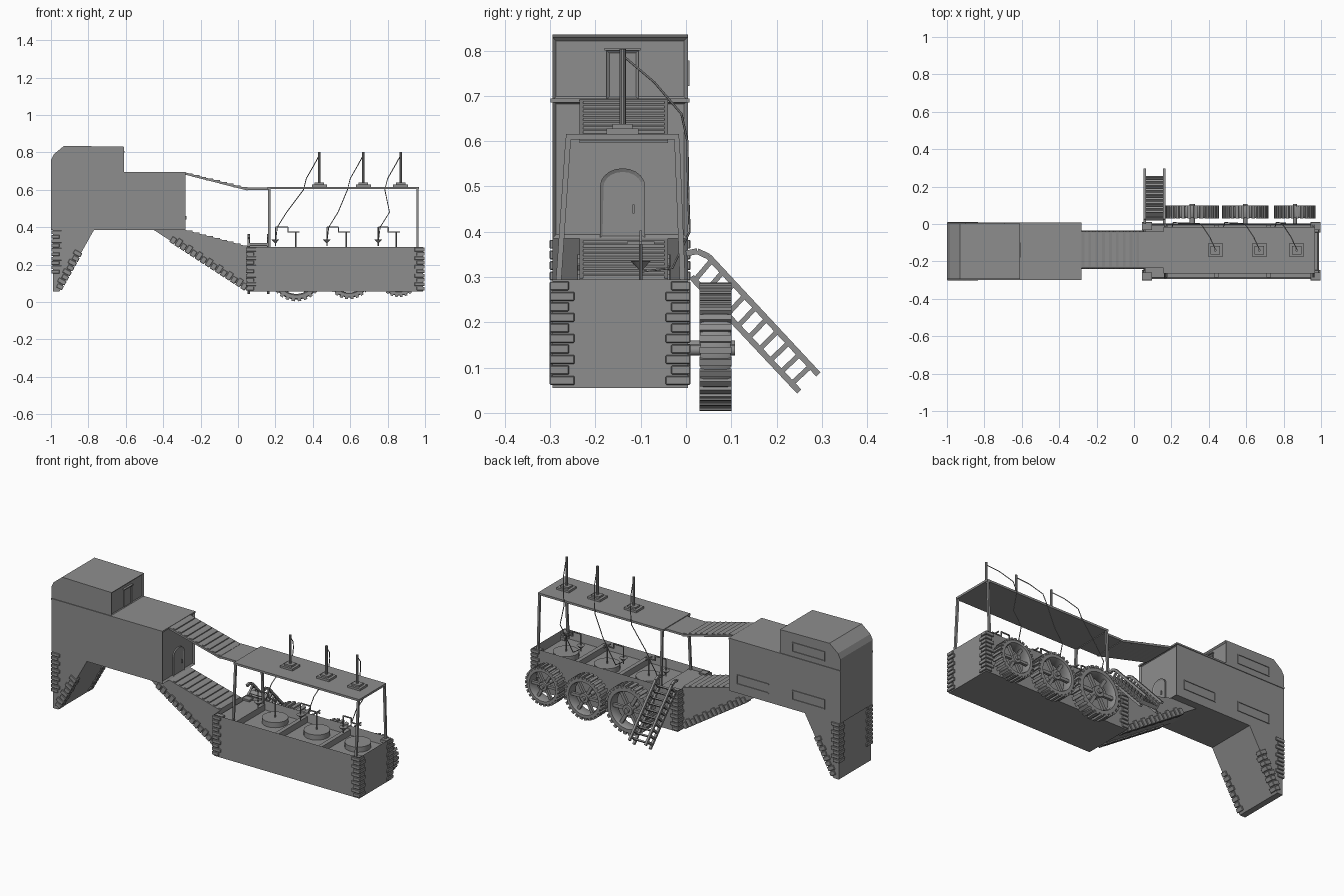
import bpy, bmesh, math
from mathutils import Vector, Matrix

if "Cube" in bpy.data.objects:
    bpy.data.objects.remove(bpy.data.objects["Cube"])

GREY = (0.27, 0.27, 0.27, 1)
stone = bpy.data.materials.new("plain grey")
stone.use_nodes = True
stone.diffuse_color = GREY
stone.node_tree.nodes["Principled BSDF"].inputs["Base Color"].default_value = GREY

Y0, Y1 = -0.295, 0.004      # body sides
S0, S1 = -0.235, -0.04      # stair sides


def finish(name, bm, smooth=False):
    bmesh.ops.recalc_face_normals(bm, faces=bm.faces)
    mesh = bpy.data.meshes.new(name)
    bm.to_mesh(mesh)
    bm.free()
    mesh.materials.append(stone)
    obj = bpy.data.objects.new(name, mesh)
    bpy.context.collection.objects.link(obj)
    if smooth:
        bpy.ops.object.select_all(action='DESELECT')
        obj.select_set(True)
        bpy.context.view_layer.objects.active = obj
        bpy.ops.object.shade_smooth_by_angle(angle=math.radians(35))
    return obj


def box(bm, lo, hi):
    lo, hi = Vector(lo), Vector(hi)
    m = Matrix.Translation((lo + hi) / 2) @ Matrix.Diagonal((*(hi - lo), 1))
    bmesh.ops.create_cube(bm, size=1, matrix=m)


def block(bm, centre, size, rot=Matrix()):
    m = Matrix.Translation(centre) @ rot @ Matrix.Diagonal((*size, 1))
    bmesh.ops.create_cube(bm, size=1, matrix=m)


def beam(bm, a, b, w, d=None):
    a, b = Vector(a), Vector(b)
    rot = (b - a).to_track_quat('Z', 'X').to_matrix().to_4x4()
    block(bm, (a + b) / 2, (w, d or w, (b - a).length), rot)


def cylinder(bm, a, b, r1, r2=None, n=20):
    a, b = Vector(a), Vector(b)
    rot = (b - a).to_track_quat('Z', 'X').to_matrix().to_4x4()
    bmesh.ops.create_cone(bm, cap_ends=True, segments=n, radius1=r1,
                          radius2=r1 if r2 is None else r2, depth=(b - a).length,
                          matrix=Matrix.Translation((a + b) / 2) @ rot)


def prism(bm, points, shift):
    face = bm.faces.new([bm.verts.new(p) for p in points])
    out = bmesh.ops.extrude_face_region(bm, geom=[face])["geom"]
    bmesh.ops.translate(bm, vec=shift, verts=[v for v in out if isinstance(v, bmesh.types.BMVert)])
    bmesh.ops.recalc_face_normals(bm, faces=bm.faces)


def side_profile(bm, xz, y0, y1):
    prism(bm, [(x, y0, z) for x, z in xz], (0, y1 - y0, 0))


def recess(bm, direction, width, depth):
    bm.normal_update()
    faces = [f for f in bm.faces if f.normal.dot(Vector(direction)) > 0.99]
    bmesh.ops.inset_region(bm, faces=faces, thickness=width)
    bmesh.ops.translate(bm, vec=Vector(direction) * -depth, verts=list({v for f in faces for v in f.verts}))


# Cabins with recessed end walls
bm = bmesh.new()
box(bm, (-1, Y0, 0.385), (-0.28, Y1, 0.69))
recess(bm, (1, 0, 0), 0.012, 0.01)
finish("lower_cabin", bm)
bm = bmesh.new()
side_profile(bm, [(-1, 0.69), (-0.61, 0.69), (-0.61, 0.83), (-0.93, 0.835), (-0.985, 0.79), (-1, 0.76)], Y0, Y1)
recess(bm, (1, 0, 0), 0.012, 0.008)
finish("upper_cabin", bm)
bm = bmesh.new()
box(bm, (-1.0, Y0 - 0.004, 0.685), (-0.28, Y1 + 0.004, 0.694))
finish("cabin_ledge", bm)

# Doors
bm = bmesh.new()
arch = [(-0.14 + 0.05 * math.cos(a), 0.5 + 0.04 * math.sin(a)) for a in [math.pi * i / 10 for i in range(11)]]
prism(bm, [(-0.292, y, z) for y, z in [(-0.09, 0.385)] + arch + [(-0.19, 0.385)]], (0.01, 0, 0))
recess(bm, (1, 0, 0), 0.008, 0.004)
box(bm, (-0.284, -0.118, 0.44), (-0.276, -0.114, 0.46))
finish("arched_door", bm)
bm = bmesh.new()
box(bm, (-0.62, -0.175, 0.69), (-0.613, -0.105, 0.8))
recess(bm, (1, 0, 0), 0.008, 0.004)
box(bm, (-0.62, -0.18, 0.8), (-0.606, -0.1, 0.806))
finish("upper_door", bm)

# Window frames on the back
bm = bmesh.new()
for x, z in [(-0.435, 0.465), (-0.795, 0.47), (-0.795, 0.75)]:
    for s in (-1, 1):
        block(bm, (x, Y1, z + s * 0.026), (0.21, 0.008, 0.005))
        block(bm, (x + s * 0.103, Y1, z), (0.005, 0.008, 0.05))
finish("window_frames", bm)

# Cabin leg and sloping buttress
bm = bmesh.new()
side_profile(bm, [(-0.99, 0.385), (-0.99, 0.055), (-0.955, 0.055), (-0.77, 0.385)], Y0, Y1)
finish("cabin_leg", bm)
bm = bmesh.new()
side_profile(bm, [(-0.45, 0.385), (-0.28, 0.385), (0.05, 0.295), (0.05, 0.06)], S0, S1)
finish("sloping_buttress", bm)


# Tub with recessed bays
bm = bmesh.new()
box(bm, (0.05, Y0, 0.055), (0.99, Y1, 0.295))
recess(bm, (0, 0, 1), 0.012, 0.05)
for x in (0.44, 0.72):
    box(bm, (x - 0.012, Y0 + 0.01, 0.24), (x + 0.012, Y1 - 0.01, 0.28))
box(bm, (0.06, Y0 + 0.01, 0.24), (0.18, Y1 - 0.01, 0.28))
finish("tub", bm)


# Corner stones
def stone_column(name, a, b, count, rot=Matrix(), long=0.055):
    bm = bmesh.new()
    a, b = Vector(a), Vector(b)
    step = (b - a).length / count
    for i in range(count):
        w = long if i % 2 else long * 0.78
        block(bm, a.lerp(b, (i + 0.5) / count), (w * 2, long * 3.56 - w * 2, step * 0.86), rot)
    return bm


def corner_stones(name, a, b, count, inward, long=0.055):
    """Blocks wrapping an edge; inward is (x sign, y sign) towards the body."""
    bm = bmesh.new()
    a, b = Vector(a), Vector(b)
    rot = Matrix.Rotation(math.atan2(b.x - a.x, b.z - a.z), 4, 'Y')
    step = (b - a).length / count
    for i in range(count):
        w, d = (long, long * 0.78) if i % 2 else (long * 0.78, long)
        offset = rot @ Vector((inward[0] * (w / 2 - 0.008), inward[1] * (d / 2 - 0.006), 0))
        block(bm, a.lerp(b, (i + 0.5) / count) + offset, (w, d, step * 0.84), rot)
    bmesh.ops.bevel(bm, geom=bm.edges[:], offset=0.002, segments=1, affect='EDGES')
    finish(name, bm)


for y, s, side in ((Y0, 1, "front"), (Y1, -1, "back")):
    corner_stones("tub_stones_left_" + side, (0.99, y, 0.06), (0.99, y, 0.292), 10, (-1, s))
    corner_stones("tub_stones_right_" + side, (0.05, y, 0.06), (0.05, y, 0.292), 10, (1, s))
    corner_stones("leg_stones_outer_" + side, (-0.99, y, 0.15), (-0.99, y, 0.384), 10, (1, s))
    corner_stones("leg_stones_inner_" + side, (-0.95, y, 0.065), (-0.838, y, 0.265), 8, (-1, s), 0.045)
for y, s, side in ((S0, 1, "front"), (S1, -1, "back")):
    corner_stones("buttress_stones_" + side, (0.04, y, 0.066), (-0.365, y, 0.33), 15, (1, s), 0.045)


# Stairs
def stairs(name, top, bottom, count, thick):
    bm = bmesh.new()
    (x0, z0), (x1, z1) = top, bottom
    side_profile(bm, [(x0, z0 - thick), (x0, z0), (x1, z1), (x1, z1 - thick)], S0, S1)
    dx, dz = (x1 - x0) / count, (z1 - z0) / count
    for i in range(count):
        x, z = x0 + i * dx, z0 + i * dz
        box(bm, (x, S0 + 0.008, z + dz - 0.004), (x + dx, S1 - 0.008, z + dz * 0.4))
    return bm


bm = stairs("upper_stairs", (-0.28, 0.692), (0.05, 0.608), 9, 0.012)
box(bm, (0.045, S0, 0.6), (0.17, S1, 0.612))
finish("upper_stairs", bm)
finish("lower_stairs", stairs("lower_stairs", (-0.28, 0.385), (0.05, 0.297), 9, 0.02))

# Canopy on leaning posts
bm = bmesh.new()
box(bm, (0.158, -0.265, 0.604), (0.968, -0.015, 0.616))
finish("canopy", bm)
bm = bmesh.new()
for x in (0.167, 0.96):
    beam(bm, (x, -0.284, 0.25), (x, -0.26, 0.606), 0.012)
    beam(bm, (x, -0.006, 0.25), (x, -0.02, 0.606), 0.012)
finish("canopy_posts", bm)


def cord(name, points):
    curve = bpy.data.curves.new(name, 'CURVE')
    curve.dimensions = '3D'
    curve.bevel_depth = 0.0025
    curve.bevel_resolution = 1
    spline = curve.splines.new('POLY')
    spline.points.add(len(points) - 1)
    for p, co in zip(spline.points, points):
        p.co = (*co, 1)
    curve.materials.append(stone)
    bpy.context.collection.objects.link(bpy.data.objects.new(name, curve))


# Masts, cords and taps, one set per bay
for i, (mast, tap, lamp) in enumerate([(0.435, 0.31, 0.2), (0.67, 0.58, 0.475), (0.87, 0.845, 0.75)], 1):
    bm = bmesh.new()
    box(bm, (mast - 0.04, -0.175, 0.614), (mast + 0.04, -0.105, 0.628))
    box(bm, (mast - 0.025, -0.162, 0.626), (mast + 0.025, -0.118, 0.638))
    cylinder(bm, (mast, -0.14, 0.63), (mast, -0.14, 0.803), 0.007, n=10)
    finish(f"mast_{i}", bm)
    out = mast - 0.085
    cord(f"cord_{i}", [(mast, -0.135, 0.785), (mast - 0.03, -0.07, 0.73), (mast - 0.07, -0.01, 0.66),
                       (out, 0.003, 0.6), (lamp + 0.06, 0.005, 0.48), (lamp + 0.01, 0.008, 0.4),
                       (lamp, -0.03, 0.32), (lamp, -0.1, 0.312)])
    bm = bmesh.new()
    cylinder(bm, (tap, -0.1, 0.245), (tap, -0.1, 0.375), 0.004, n=8)
    beam(bm, (tap + 0.02, -0.1, 0.375), (tap - 0.045, -0.1, 0.375), 0.006)
    beam(bm, (tap - 0.042, -0.1, 0.375), (tap - 0.042, -0.1, 0.402), 0.006)
    beam(bm, (tap - 0.042, -0.1, 0.4), (lamp, -0.1, 0.4), 0.006)
    beam(bm, (tap, -0.13, 0.375), (tap, -0.07, 0.375), 0.006)
    cylinder(bm, (lamp, -0.1, 0.3), (lamp, -0.1, 0.4), 0.003, n=8)
    cylinder(bm, (lamp, -0.1, 0.315), (lamp, -0.1, 0.335), 0.003, 0.022)
    finish(f"tap_{i}", bm)
    bm = bmesh.new()
    cylinder(bm, (tap, -0.1, 0.24), (tap, -0.1, 0.275), 0.07, n=28)
    finish(f"round_plate_{i}", bm, True)


# Wheels: tyre, tread, spokes and axle
def wheel(name, x, z, r):
    centre, ya, yb = Vector((x, 0, z)), 0.032, 0.098
    bm = bmesh.new()
    ring = [(0.72, ya + 0.01), (0.76, ya), (0.9, ya), (0.93, ya + 0.008),
            (0.93, yb - 0.008), (0.9, yb), (0.76, yb), (0.72, yb - 0.01)]
    verts = [bm.verts.new(centre + Vector((r * k, y, 0))) for k, y in ring]
    edges = [bm.edges.new((verts[i], verts[i - 1])) for i in range(len(verts))]
    bmesh.ops.spin(bm, geom=verts + edges, cent=centre, axis=(0, 1, 0), angle=math.tau,
                   steps=36, use_merge=True)
    bmesh.ops.remove_doubles(bm, verts=bm.verts, dist=0.0001)
    finish(name + "_tyre", bm, True)
    bm = bmesh.new()
    for i in range(26):
        rot = Matrix.Rotation(math.tau * i / 26, 4, 'Y')
        block(bm, centre + rot @ Vector((r * 0.945, 0.065, 0)), (r * 0.1, 0.07, r * 0.13), rot)
    finish(name + "_tread", bm)
    bm = bmesh.new()
    for i in range(6):
        rot = Matrix.Rotation(math.tau * i / 6, 4, 'Y')
        block(bm, centre + rot @ Vector((r * 0.45, 0.075, 0)), (r * 0.62, 0.016, r * 0.13), rot)
    cylinder(bm, (x, 0.055, z), (x, 0.095, z), r * 0.22)
    cylinder(bm, (x, 0, z), (x, 0.108, z), r * 0.1, n=12)
    finish(name + "_spokes", bm, True)


wheel("wheel_1", 0.312, 0.146, 0.143)
wheel("wheel_2", 0.595, 0.14, 0.125)
wheel("wheel_3", 0.86, 0.138, 0.112)

# Boarding ladder with railed sides
low0, low1 = Vector((0, 0.012, 0.3)), Vector((0, 0.25, 0.047))
high0, high1 = Vector((0, 0.05, 0.345)), Vector((0, 0.292, 0.085))
bm = bmesh.new()
for x in (0.057, 0.162):
    side = Vector((x, 0, 0))
    beam(bm, side + low0, side + low1, 0.013, 0.013)
    path = [Vector((0, 0.0, 0.352)), Vector((0, 0.025, 0.357)), high0, high1]
    for a, b in zip(path, path[1:]):
        beam(bm, side + a, side + b, 0.013, 0.013)
    for i in range(10):
        t = (i + 0.3) / 10
        beam(bm, side + low0.lerp(low1, t), side + high0.lerp(high1, t), 0.011)
for i in range(10):
    p = low0.lerp(high0, 0.3).lerp(low1.lerp(high1, 0.3), (i + 0.3) / 10)
    block(bm, p + Vector((0.11, 0, 0)), (0.1, 0.022, 0.008), Matrix.Rotation(math.radians(40), 4, 'X'))
finish("boarding_ladder", bm)
